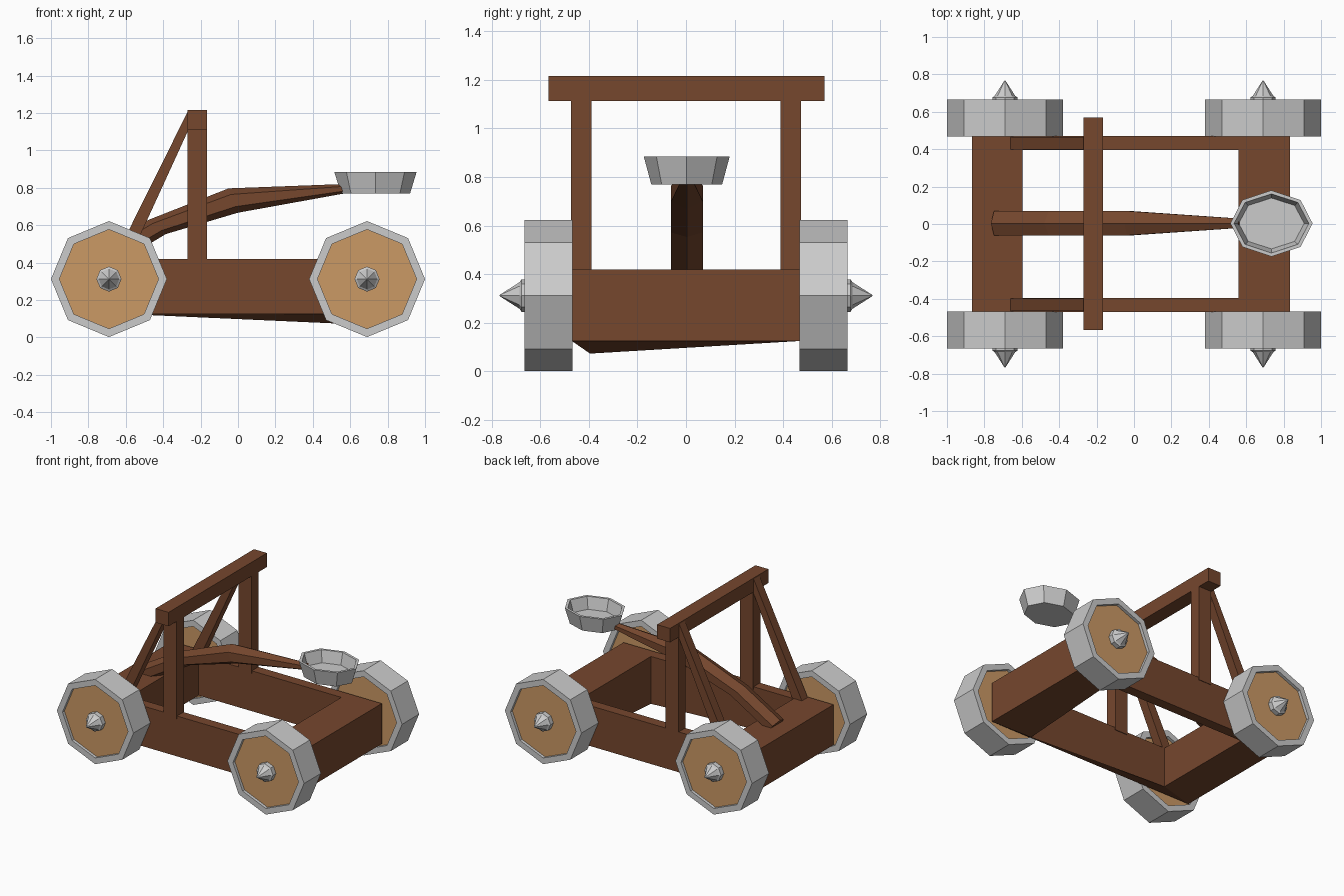
import bpy, bmesh
from math import cos, sin, pi
from mathutils import Vector

if "Cube" in bpy.data.objects:
    bpy.data.objects.remove(bpy.data.objects["Cube"])


def material(name, rgb):
    m = bpy.data.materials.new(name)
    m.diffuse_color = (*rgb, 1)
    m.use_nodes = True
    m.node_tree.nodes["Principled BSDF"].inputs["Base Color"].default_value = m.diffuse_color
    return m


WOOD = material("dark_wood", (0.18, 0.063, 0.027))
TAN = material("light_wood", (0.60, 0.32, 0.13))


def loft(name, rings, mat=None, closed=False):
    """Skin a list of rings; cap the ends, or join last to first when closed."""
    bm = bmesh.new()
    vs = [[bm.verts.new(p) for p in r] for r in rings]
    n = len(rings[0])
    pairs = list(zip(vs, vs[1:])) + ([(vs[-1], vs[0])] if closed else [])
    for a, b in pairs:
        for i in range(n):
            j = (i + 1) % n
            bm.faces.new((a[i], a[j], b[j], b[i]))
    if not closed:
        bm.faces.new(vs[0])
        bm.faces.new(vs[-1])
    bmesh.ops.remove_doubles(bm, verts=bm.verts, dist=1e-5)
    bmesh.ops.recalc_face_normals(bm, faces=bm.faces)
    me = bpy.data.meshes.new(name)
    bm.to_mesh(me)
    bm.free()
    ob = bpy.data.objects.new(name, me)
    bpy.context.collection.objects.link(ob)
    if mat:
        me.materials.append(mat)
    return ob


def rect(x0, x1, y0, y1, z):
    return [(x0, y0, z), (x1, y0, z), (x1, y1, z), (x0, y1, z)]


def box(name, x0, x1, y0, y1, z0, z1):
    return loft(name, [rect(x0, x1, y0, y1, z0), rect(x0, x1, y0, y1, z1)], WOOD)


def oct_y(cx, r, y, cz=0.312):
    return [(cx + r * cos(i * pi / 4), y, cz + r * sin(i * pi / 4)) for i in range(8)]


def oct_z(rx, ry, z, cx=0.735, cy=0.003):
    return [(cx + rx * cos(i * pi / 4), cy + ry * sin(i * pi / 4), z) for i in range(8)]


# Chassis frame, with one inner bottom corner sagging
outer, inner = (-0.865, 0.835, -0.47, 0.47), (-0.595, 0.56, -0.395, 0.395)
sag = rect(*inner, 0.125)
sag[1] = (0.56, -0.395, 0.073)
loft("chassis_frame", [rect(*outer, 0.125), rect(*outer, 0.42),
                       rect(*inner, 0.42), sag], WOOD, closed=True)

# Uprights, slanted braces and crossbar
for s, side in ((-1, "front"), (1, "back")):
    y0, y1 = sorted((s * 0.39, s * 0.474))
    box(side + "_upright", -0.27, -0.165, y0, y1, 0.40, 1.12)
    profile = [(-0.67, 0.40), (-0.59, 0.40), (-0.265, 1.11), (-0.265, 1.215)]
    loft(side + "_brace", [[(x, s * y, z) for x, z in profile] for y in (0.397, 0.464)], WOOD)
box("crossbar", -0.27, -0.165, -0.567, 0.57, 1.113, 1.215)

# Throwing arm: six-sided beam given by upper and lower ridge points
stations = [((-0.765, 0.46), (-0.70, 0.365), 0.065),
            ((-0.48, 0.628), (-0.385, 0.553), 0.065),
            ((-0.05, 0.797), (0.0, 0.667), 0.065),
            ((0.56, 0.82), (0.57, 0.77), 0.025)]
rings = []
for top, bottom, w in stations:
    t, b = Vector((top[0], 0, top[1])), Vector((bottom[0], 0, bottom[1]))
    ring = []
    for f, y in ((0, 0), (0.25, w), (0.75, w), (1, 0), (0.75, -w), (0.25, -w)):
        p = t.lerp(b, f)
        ring.append((p.x, y + 0.004, p.z))
    rings.append(ring)
loft("throwing_arm", rings, WOOD)

# Eight-sided bowl
loft("bowl", [oct_z(0.185, 0.146, 0.77), oct_z(0.22, 0.177, 0.885),
              oct_z(0.20, 0.158, 0.885), oct_z(0.175, 0.136, 0.80)])

# Wheels: metal rim, wooden disc, pointed hub
for cx, end in ((-0.69, "left"), (0.69, "right")):
    for s, side in ((-1, "front"), (1, "back")):
        tag = f"{side}_{end}"
        loft(tag + "_wheel_rim", [oct_y(cx, r, s * y) for r, y in
             ((0.31, 0.468), (0.31, 0.665), (0.265, 0.665), (0.265, 0.468))], closed=True)
        loft(tag + "_wheel_disc", [oct_y(cx, 0.267, s * y) for y in (0.49, 0.643)], TAN)
        loft(tag + "_hub", [oct_y(cx, r, s * y) for r, y in
             ((0.067, 0.63), (0.067, 0.677), (0.055, 0.685), (0.002, 0.768))])
